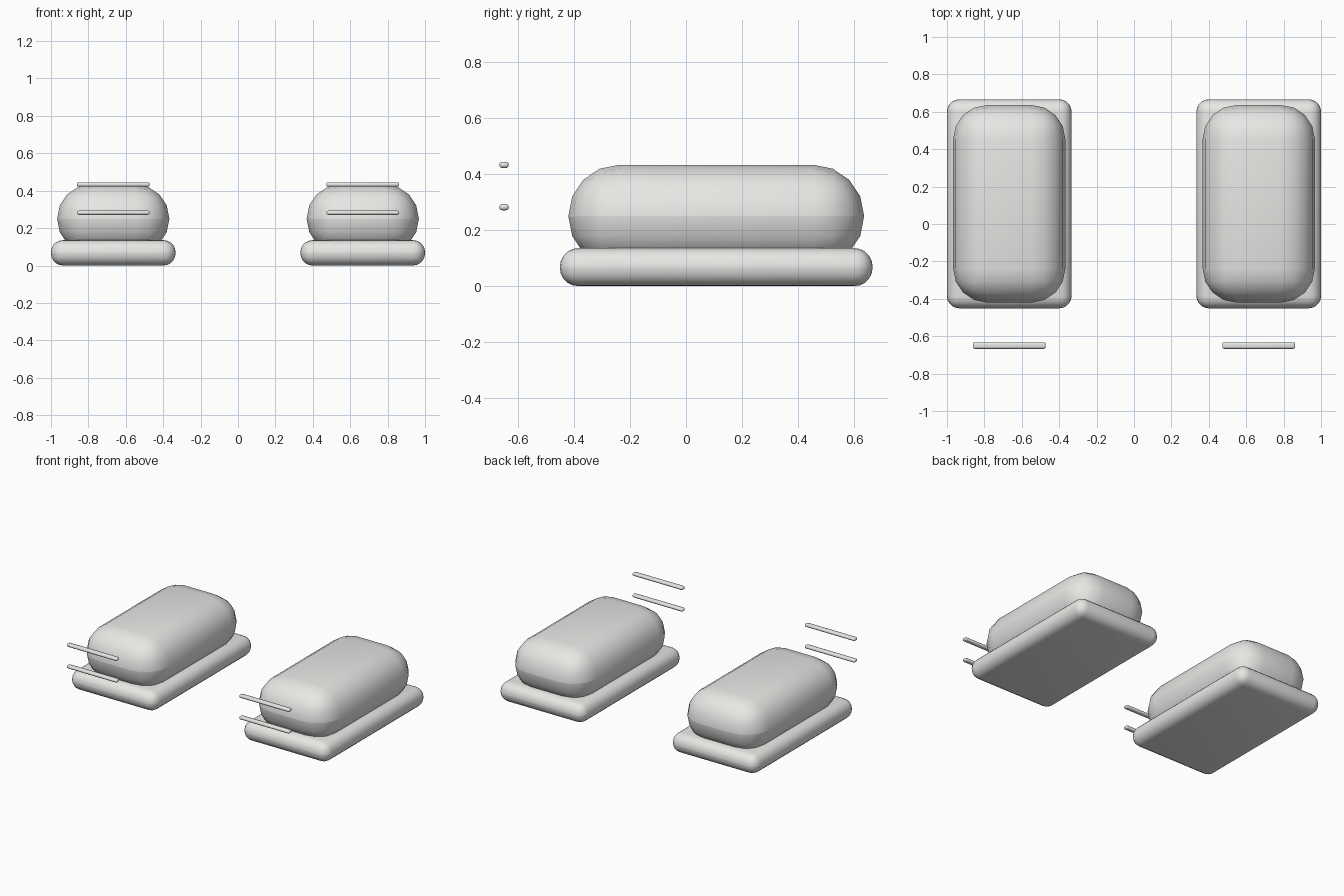
import bpy

if "Cube" in bpy.data.objects:
    bpy.data.objects.remove(bpy.data.objects["Cube"])

# One pale grey for everything
grey = bpy.data.materials.new("pale grey")
grey.diffuse_color = (0.8, 0.8, 0.78, 1)
grey.use_nodes = True
grey.node_tree.nodes["Principled BSDF"].inputs["Base Color"].default_value = grey.diffuse_color


def rounded_box(name, centre, size, radius, segments):
    """Box with rounded edges and smooth shading."""
    bpy.ops.mesh.primitive_cube_add(size=1, location=centre)
    ob = bpy.context.object
    ob.name = name
    ob.scale = size
    bpy.ops.object.transform_apply(location=False, rotation=False, scale=True)
    bevel = ob.modifiers.new("rounding", 'BEVEL')
    bevel.width = radius
    bevel.segments = segments
    bevel.limit_method = 'NONE'
    bpy.ops.object.modifier_apply(modifier=bevel.name)
    bpy.ops.object.shade_smooth_by_angle()
    ob.data.materials.append(grey)
    return ob


# A pair of shoes, left and right
for side, x in (("left", -0.667), ("right", 0.667)):
    # Flat sole with fully rounded rim
    rounded_box(side + "_sole", (x, 0.108, 0.068), (0.667, 1.117, 0.136), 0.066, 5)
    # Puffy upper sunk into the sole
    rounded_box(side + "_upper", (x, 0.108, 0.25), (0.6, 1.056, 0.367), 0.182, 4)
    # Two thin lace bars in front
    for i, z in enumerate((0.282, 0.433)):
        rounded_box(f"{side}_lace_{i + 1}", (x, -0.65, z), (0.39, 0.034, 0.022), 0.01, 3)
